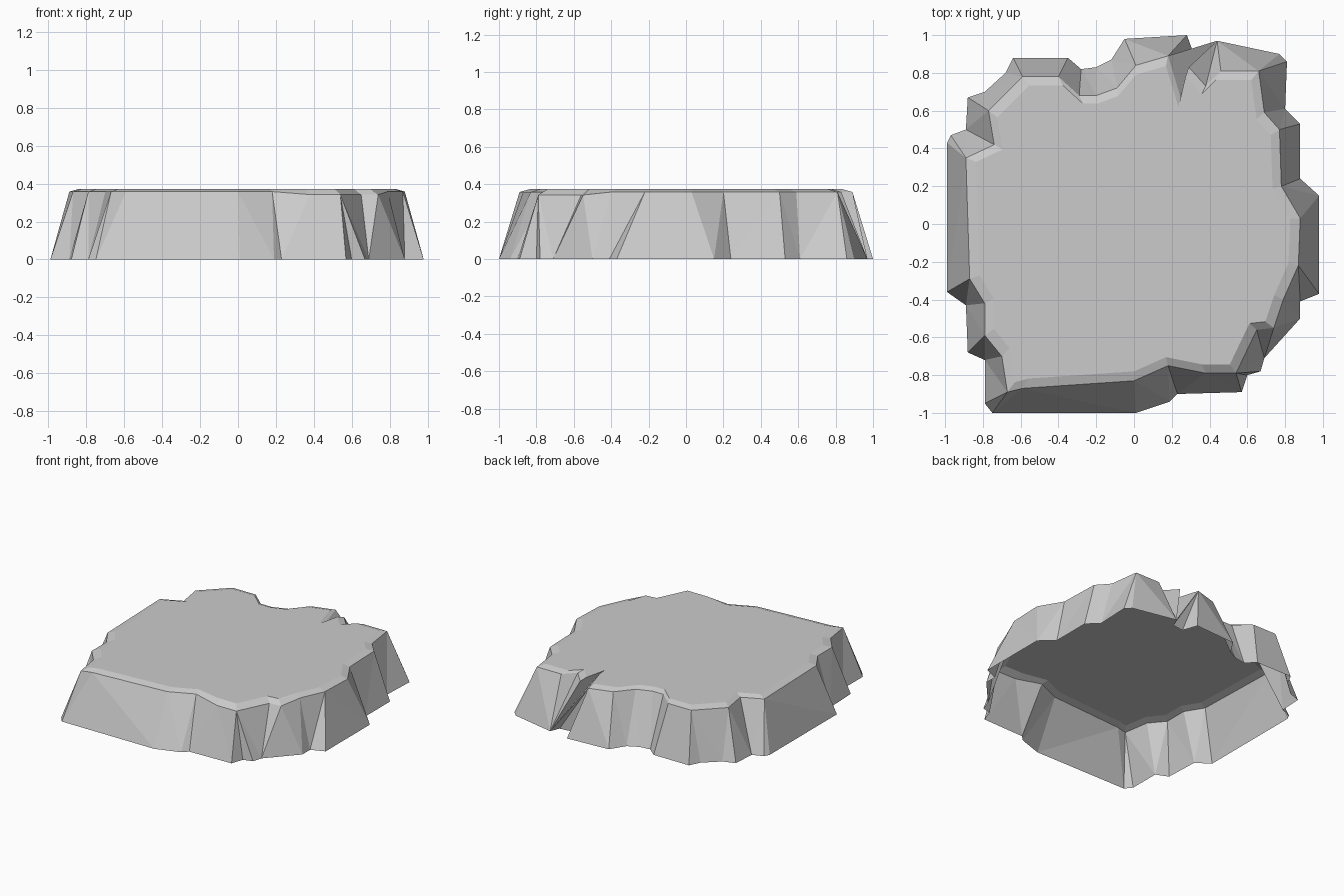
import bpy, bmesh
from mathutils import Vector

if "Cube" in bpy.data.objects:
    bpy.data.objects.remove(bpy.data.objects["Cube"])

# Ragged outline at the foot of the rock, clockwise from the right side
FOOT = [(.98, .15), (.98, -.37), (.88, -.41), (.88, -.50), (.69, -.71), (.67, -.78),
        (.60, -.80), (.57, -.89), (.23, -.90), (.19, -.94), (.01, -1), (-.75, -1),
        (-.79, -.95), (-.79, -.72), (-.88, -.68), (-.89, -.43), (-.99, -.36), (-.99, .43),
        (-.97, .47), (-.89, .50), (-.88, .67), (-.79, .70), (-.68, .80), (-.64, .88),
        (-.35, .88), (-.28, .82), (-.20, .83), (-.12, .87), (-.05, .98), (.28, 1),
        (.32, .89), (.41, .90), (.44, .97), (.77, .90), (.81, .86), (.80, .61),
        (.88, .53), (.88, .24)]

# Outline of the plateau rim, same direction, with two clefts cut in
RIM = [(.88, .03), (.87, -.22), (.79, -.40), (.74, -.55), (.65, -.56), (.54, -.79),
       (.38, -.79), (.18, -.75), (0, -.83), (-.59, -.87), (-.67, -.89), (-.70, -.70),
       (-.79, -.59), (-.79, -.42), (-.87, -.29), (-.89, .35), (-.74, .42), (-.77, .60),
       (-.59, .78), (-.40, .78), (-.29, .68), (-.20, .68), (-.09, .72), (.01, .84),
       (.18, .89), (.25, .66), (.29, .83), (.38, .73), (.46, .81), (.66, .81),
       (.69, .59), (.77, .50), (.78, .20)]

bm = bmesh.new()


def ring(points, z, scale=1.0):
    return [bm.verts.new((x * scale, y * scale, z)) for x, y in points]


def zip_rings(low, high):
    """Join two closed rings with triangles, always taking the shorter diagonal."""
    n, m, i, j = len(low), len(high), 0, 0
    while i < n or j < m:
        a, b = low[i % n], high[j % m]
        a2, b2 = low[(i + 1) % n], high[(j + 1) % m]
        step_low = (a2.co - b.co).length <= (b2.co - a.co).length
        if j == m or (i < n and step_low):
            bm.faces.new((a2, a, b))
            i += 1
        else:
            bm.faces.new((a, b, b2))
            j += 1


foot = ring(FOOT, 0)
rim = ring(RIM, .358)
top = ring(RIM, .373, .94)

# Soften the heights of the rim a little along the front right
for v in rim:
    if v.co.x > .3 and v.co.y < -.5:
        v.co.z = .342

# Cliff walls, gently bevelled shoulder and flat top; underside stays open
zip_rings(foot, rim)
for k in range(len(rim)):
    n = (k + 1) % len(rim)
    bm.faces.new((rim[n], rim[k], top[k], top[n]))
bm.faces.new(top[::-1])

mesh = bpy.data.meshes.new("rock_plateau")
bm.to_mesh(mesh)
bm.free()
rock = bpy.data.objects.new("rock_plateau", mesh)
bpy.context.collection.objects.link(rock)
